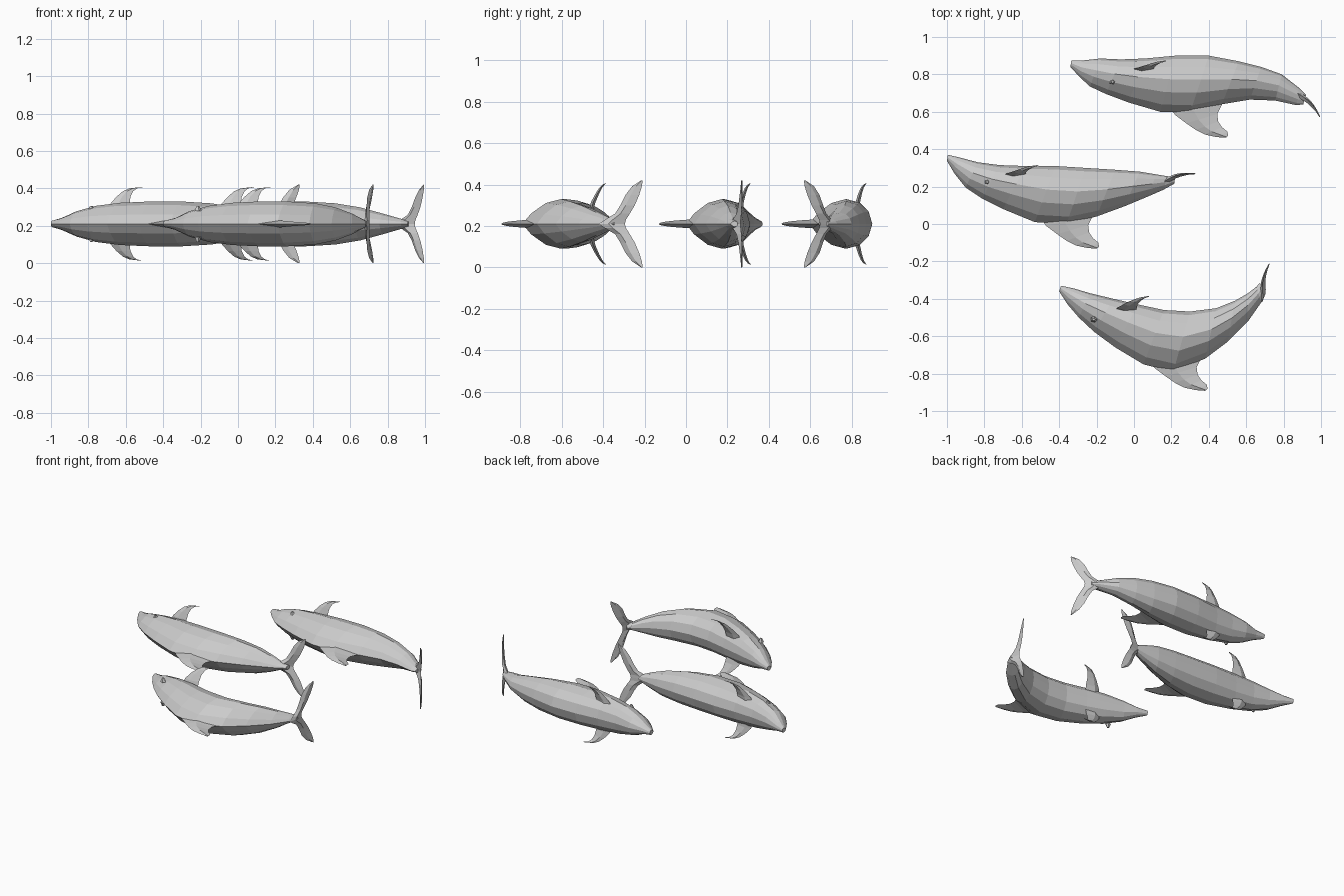
import bpy, bmesh
from math import sin, pi
from mathutils import Vector

if "Cube" in bpy.data.objects:
    bpy.data.objects.remove(bpy.data.objects["Cube"])

MID = 0.21  # height of each animal's plane of symmetry

# half widths along the body, snout to tail stock
WIDTH = [.016, .032, .068, .097, .113, .12, .12, .11, .088, .055, .026, .014]
# half cross-section: (fraction belly->back, fraction of half width)
SECTION = [(0, 0), (.06, .5), (.2, .85), (.42, 1), (.65, .84), (.87, .42), (1, 0)]


def loft(name, strips):
    """Skin one or more lists of closed rings into a flat-shaded object."""
    bm = bmesh.new()
    for rings in strips:
        vs = [[bm.verts.new((p[0], p[1], p[2] + MID)) for p in r] for r in rings]
        n = len(vs[0])
        for a, b in zip(vs, vs[1:]):
            for i in range(n):
                j = (i + 1) % n
                bm.faces.new((a[i], a[j], b[j], b[i]))
        bm.faces.new(vs[0])
        bm.faces.new(vs[-1])
    bmesh.ops.recalc_face_normals(bm, faces=bm.faces)
    me = bpy.data.meshes.new(name)
    bm.to_mesh(me)
    bm.free()
    ob = bpy.data.objects.new(name, me)
    bpy.context.collection.objects.link(ob)
    return ob


def blade(lead, trail, thick):
    """Diamond section between a leading and a trailing edge point."""
    lead, trail, thick = Vector(lead), Vector(trail), Vector(thick)
    mid = lead.lerp(trail, .4)
    return [lead, mid + thick, trail, mid - thick]


def body(name, belly, back):
    rings = []
    for a, b, w in zip(belly, back, WIDTH):
        a, b = Vector((*a, 0)), Vector((*b, 0))
        side = [a.lerp(b, f) + Vector((0, 0, w * k)) for f, k in SECTION]
        other = [a.lerp(b, f) - Vector((0, 0, w * k)) for f, k in SECTION[-2:0:-1]]
        rings.append(side + other)
    loft(name, [rings])


def dorsal_fin(name, dx, dy):
    edges = [((-.52, .06), (-.22, .09)), ((-.47, -.01), (-.22, .045)),
             ((-.41, -.055), (-.245, -.005)), ((-.36, -.09), (-.24, -.045)),
             ((-.31, -.115), (-.22, -.075)), ((-.25, -.128), (-.19, -.1)),
             ((-.2, -.132), (-.187, -.122))]
    loft(name, [[blade((a[0] + dx, a[1] + dy, 0), (b[0] + dx, b[1] + dy, 0),
                       (0, 0, .024 - .0033 * i)) for i, (a, b) in enumerate(edges)]])


def flippers(name, dx, dy, lift):
    # leading x, trailing x, y, distance from the middle
    edges = [(-.7, -.585, .262, .05), (-.685, -.58, .268, .105), (-.65, -.575, .28, .145),
             (-.615, -.56, .292, .175), (-.58, -.54, .303, .19), (-.525, -.51, .312, .196)]
    loft(name, [[blade((a + dx, y + dy + lift * h, s * h), (b + dx, y + dy + lift * h, s * h),
                       (0, .013 - .002 * i, 0)) for i, (a, b, y, h) in enumerate(edges)]
                for s in (1, -1)])


def flukes(name, root, tip):
    # leading and trailing distance along the tail, distance from the middle
    edges = [(-.03, .095, 0), (0, .1, .02), (.048, .12, .05), (.073, .145, .09),
             (.098, .168, .14), (.132, .182, .182), (.178, .186, .21)]
    root = Vector((*root, 0))
    d = (Vector((*tip, 0)) - root).normalized()
    n = Vector((-d.y, d.x, 0))  # towards the belly

    def at(s, h):
        return root + d * s + n * .018 * sin(pi * max(s, 0) / .186) + Vector((0, 0, h))
    loft(name, [[blade(at(a, k * h), at(b, k * h), n * (.016 - .0022 * i))
                 for i, (a, b, h) in enumerate(edges)] for k in (1, -1)])


def eyes(name, x, y):
    # small raised eye on each side of the head
    rings = [[Vector((x + r * cx, y + r * cy, s * h)) for cx, cy in
              ((1, 0), (.3, .8), (-.8, .5), (-.8, -.5), (.3, -.8))]
             for s in (1,) for r, h in ((.02, .07), (.008, .096))]
    low = [[Vector((p.x, p.y, -p.z)) for p in r] for r in rings]
    loft(name, [rings, low])


# middle dolphin: nearly straight
body("middle_body",
     [(-.995, .37), (-.93, .355), (-.835, .33), (-.72, .315), (-.58, .31), (-.42, .31),
      (-.26, .3), (-.1, .29), (.03, .28), (.12, .265), (.18, .255), (.22, .25)],
     [(-1, .338), (-.96, .27), (-.9, .195), (-.81, .135), (-.7, .08), (-.53, .01),
      (-.36, 0), (-.2, .04), (-.05, .095), (.07, .145), (.155, .182), (.215, .215)])
dorsal_fin("middle_dorsal_fin", 0, 0)
flippers("middle_flippers", 0, 0, 0)
flukes("middle_flukes", (.15, .222), (.335, .27))
eyes("middle_eyes", -.785, .225)

# lower dolphin: strongly arched
body("lower_body",
     [(-.39, -.33), (-.32, -.345), (-.235, -.37), (-.11, -.4), (.02, -.43), (.16, -.46),
      (.3, -.468), (.44, -.45), (.54, -.41), (.61, -.37), (.655, -.335), (.672, -.315)],
     [(-.4, -.36), (-.355, -.43), (-.295, -.5), (-.215, -.575), (-.1, -.66), (.05, -.75),
      (.21, -.79), (.38, -.72), (.5, -.63), (.61, -.52), (.68, -.42), (.705, -.35)])
dorsal_fin("lower_dorsal_fin", .58, -.76)
flippers("lower_flippers", .595, -.735, .18)
flukes("lower_flukes", (.69, -.392), (.725, -.21))
eyes("lower_eyes", -.215, -.51)

# upper dolphin: tail bent the other way
body("upper_body",
     [(-.335, .875), (-.27, .875), (-.18, .885), (-.07, .88), (.06, .885), (.22, .9),
      (.4, .9), (.56, .87), (.68, .84), (.79, .8), (.88, .73), (.92, .69)],
     [(-.34, .84), (-.29, .785), (-.235, .735), (-.15, .695), (-.03, .65), (.14, .6),
      (.3, .595), (.47, .64), (.62, .665), (.755, .66), (.87, .635), (.905, .64)])
dorsal_fin("upper_dorsal_fin", .69, .593)
flippers("upper_flippers", .685, .565, -.03)
flukes("upper_flukes", (.866, .703), (.995, .57))
eyes("upper_eyes", -.115, .76)
